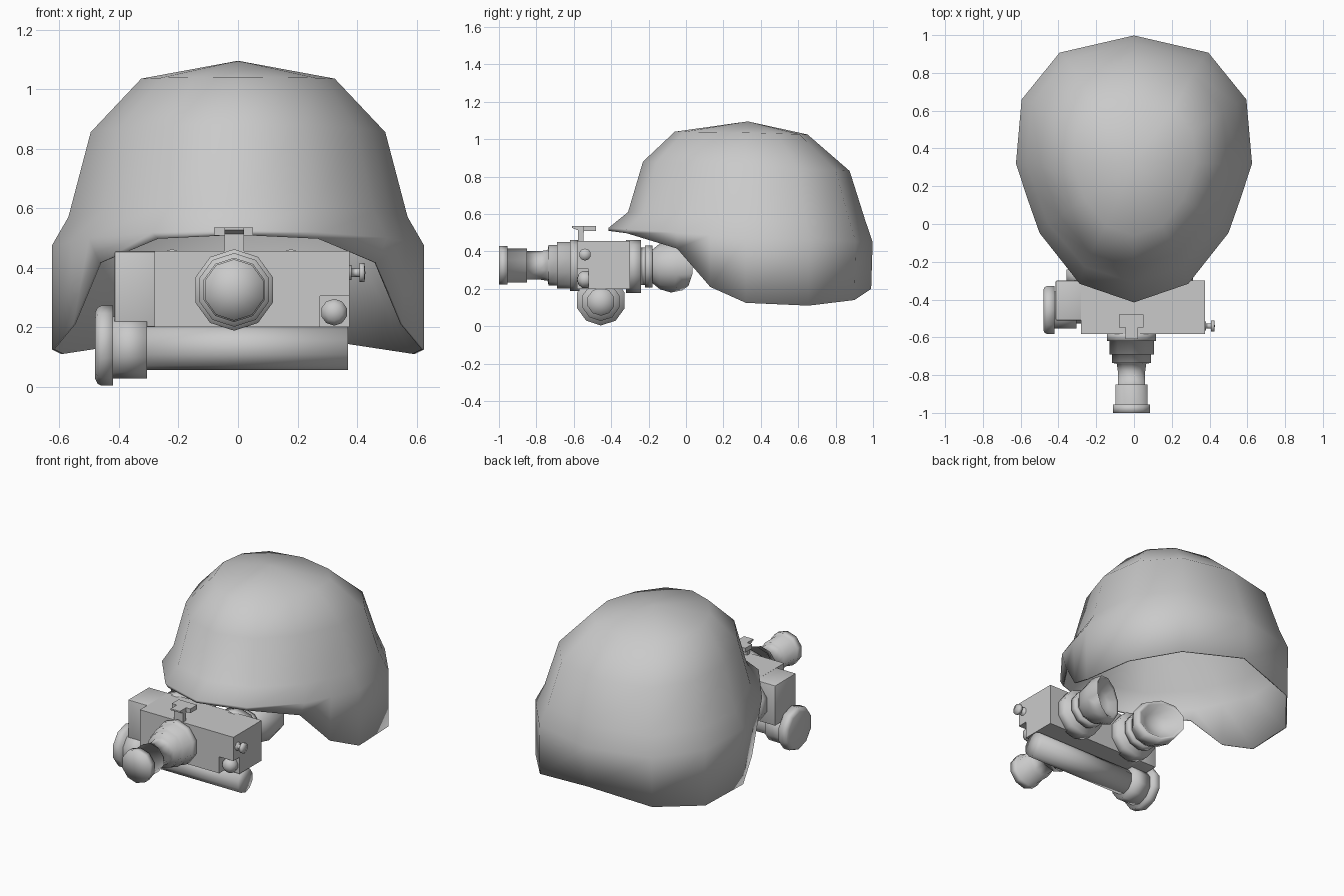
import bpy, bmesh
from math import sin, cos, pi, radians

if "Cube" in bpy.data.objects:
    bpy.data.objects.remove(bpy.data.objects["Cube"], do_unlink=True)

# Single grey finish
grey = bpy.data.materials.new("plain_grey")
grey.use_nodes = True
colour = (0.59, 0.59, 0.59, 1)
grey.diffuse_color = colour
grey.node_tree.nodes["Principled BSDF"].inputs["Base Color"].default_value = colour


def finish(name, bm, angle=35):
    bmesh.ops.recalc_face_normals(bm, faces=bm.faces)
    mesh = bpy.data.meshes.new(name)
    bm.to_mesh(mesh)
    bm.free()
    mesh.materials.append(grey)
    ob = bpy.data.objects.new(name, mesh)
    bpy.context.collection.objects.link(ob)
    bpy.ops.object.select_all(action='DESELECT')
    ob.select_set(True)
    bpy.context.view_layer.objects.active = ob
    bpy.ops.object.shade_smooth_by_angle(angle=radians(angle))
    return ob


def bridge(bm, a, b):
    n = len(a)
    for i in range(n):
        j = (i + 1) % n
        loop = [a[i], a[j], b[j], b[i]]
        bm.faces.new(list(dict.fromkeys(loop)))


def lathe(name, axis, centre, profile, sides=10, lean=0):
    """Revolve (position, radius) pairs round the x or y axis."""
    bm = bmesh.new()
    rings = []
    for pos, r in profile:
        ring = []
        for k in range(1 if r == 0 else sides):
            t = 2 * pi * k / sides
            u, v = r * sin(t), r * cos(t)
            if axis == 'x':
                co = (pos, centre[0] + u, centre[1] + v)
            else:
                tilt = lean * u * max(0, pos + .14) / .12
                co = (centre[0] + u, pos + tilt, centre[1] + v)
            ring.append(bm.verts.new(co))
        rings.append(ring * sides if r == 0 else ring)
    for a, b in zip(rings, rings[1:]):
        bridge(bm, a, b)
    return finish(name, bm, 120)


def box(name, x, y, z, bevel=0.0):
    bm = bmesh.new()
    bmesh.ops.create_cube(bm, size=1)
    for v in bm.verts:
        v.co = [lo + (c + 0.5) * (hi - lo) for c, (lo, hi) in zip(v.co, (x, y, z))]
    if bevel:
        bmesh.ops.bevel(bm, geom=bm.edges[:], offset=bevel, segments=2,
                        profile=0.5, affect='EDGES')
    return finish(name, bm)


def prism(name, points, y0, y1):
    """Extrude an x-z outline along y."""
    bm = bmesh.new()
    a = [bm.verts.new((x, y0, z)) for x, z in points]
    b = [bm.verts.new((x, y1, z)) for x, z in points]
    bridge(bm, a, b)
    bm.faces.new(a)
    bm.faces.new(b)
    return finish(name, bm)


# Helmet shell plan from back to front: angle, width, rim width, rim height
plan = [(0, 0, 0, .2), (30, .63, .63, .14), (60, .952, .952, .11),
        (90, 1, 1, .125), (105, .9, .885, .21), (120, .8, .745, .415),
        (150, .46, .43, .497), (180, 0, 0, .51)]
plan += [(a, -w, -rw, h) for a, w, rw, h in plan[-2:0:-1]]
# Rings: half width, front y, back y, front z, side z, back z
shell = [(.325, -.06, .65, 1.04, 1.035, 1.025),
         (.495, -.23, .875, .88, .855, .83),
         (.57, -.31, .957, .61, .57, .57),
         (.625, -.415, .998, .525, .475, .45),
         (.625, -.415, .99, 0, 0, 0)]
bm = bmesh.new()
apex = bm.verts.new((0, .33, 1.095))
previous = [apex] * len(plan)
for n, (half, yf, yb, zf, zs, zb) in enumerate(shell):
    is_rim = n == len(shell) - 1
    ring = []
    for deg, width, rim_width, rim_z in plan:
        c = cos(radians(deg))
        x = half * (rim_width if is_rim else width)
        y = .32 + abs(c) * ((yb if c > 0 else yf) - .32)
        z = zs + abs(c) * ((zb if c > 0 else zf) - zs)
        ring.append(bm.verts.new((x, y, rim_z if is_rim else z)))
    bridge(bm, previous, ring)
    previous = ring
helmet = finish("helmet_shell", bm, 60)
thick = helmet.modifiers.new("thickness", 'SOLIDIFY')
thick.thickness = 0.008
thick.offset = -1

# Goggle housing, with a notched front for the small knob
box("housing_rear", (-.28, .375), (-.52, -.3), (.2, .455))
prism("housing_front", [(-.28, .2), (.275, .2), (.275, .305), (.375, .305),
                        (.375, .455), (-.28, .455)], -.582, -.515)
box("housing_side", (-.415, -.275), (-.51, -.3), (.2, .455), .006)

# Front objective lens
lathe("objective_lens", 'y', (-.013, .325),
      [(-.57, 0), (-.57, .137), (-.62, .137), (-.62, .124), (-.69, .124),
       (-.69, .108), (-.735, .108), (-.74, .082), (-.78, .076), (-.85, .076),
       (-.85, .09), (-.955, .09), (-.955, .103), (-1, .103), (-1, 0)])

# Eyepieces with rounded cups, longer on the outer side
for name, side in (("left", 1), ("right", -1)):
    lathe(name + "_eyepiece", 'y', (-.022 + side * .2, .32),
          [(-.32, 0), (-.32, .142), (-.24, .142), (-.24, .1), (-.22, .1),
           (-.22, .112), (-.18, .112), (-.18, .09), (-.14, .122),
           (-.08, .14), (-.02, .128), (-.03, .112), (-.08, .065),
           (-.1, 0)],
          lean=side * .45)

# Battery tube and stepped end cap
lathe("battery_tube", 'x', (-.455, .131),
      [(-.31, 0), (-.31, .075), (.37, .075), (.37, 0)])
lathe("battery_collar", 'x', (-.455, .132),
      [(-.425, 0), (-.425, .104), (-.305, .104), (-.305, 0)])
lathe("battery_cap", 'x', (-.455, .138),
      [(-.48, 0), (-.48, .112), (-.472, .128), (-.46, .134), (-.42, .134),
       (-.42, 0)])

# Small controls
lathe("front_knob", 'y', (.323, .25),
      [(-.5, 0), (-.5, .03), (-.525, .045), (-.555, .045), (-.575, .028),
       (-.582, 0)])
lathe("side_switch", 'x', (-.54, .383),
      [(.37, .025), (.382, .025), (.382, .014), (.408, .014), (.408, .032),
       (.425, .032), (.428, 0)])

# Mounting clip on top
box("clip_stem", (-.045, .02), (-.578, -.548), (.45, .525))
box("clip_plate", (-.08, .05), (-.548, -.48), (.508, .535))
hook = box("clip_hook", (-.045, .02), (-.61, -.545), (.5, .535))
for v in hook.data.vertices:
    if v.co.y < -.6 and v.co.z < .51:
        v.co.z = .526
